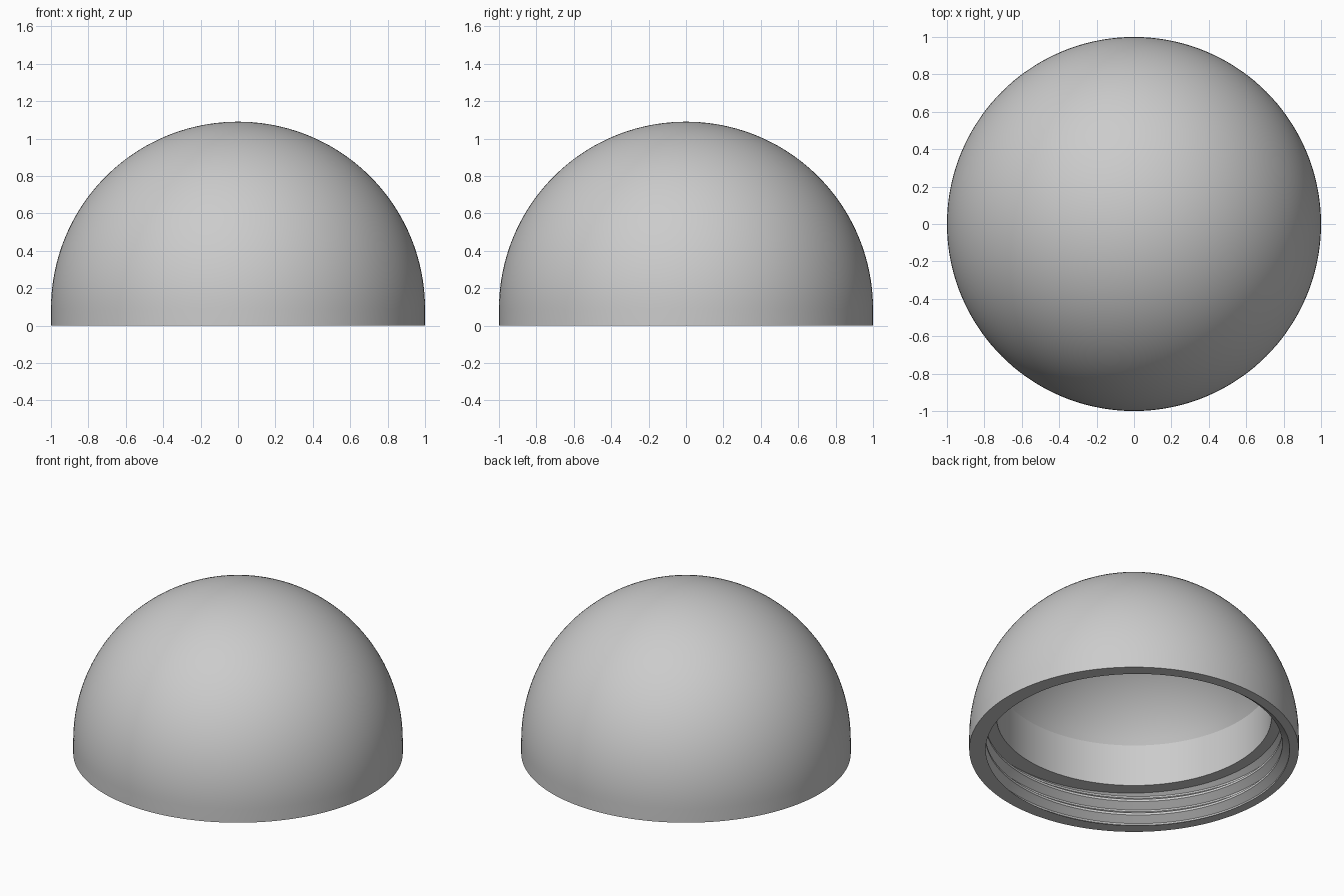
import bpy, bmesh, math

if "Cube" in bpy.data.objects:
    bpy.data.objects.remove(bpy.data.objects["Cube"], do_unlink=True)

SEGMENTS = 144
CENTRE = 0.09          # height of the dome centre
BORE, BORE_TOP = 0.835, 0.51
LEDGE = 0.23           # top of the threaded socket
CREST, ROOT = 0.90, 0.945
PITCH = 0.095
TURN = 2 * math.pi

# One thread pitch: (fraction of pitch, radius)
THREAD = [(0.0, CREST), (0.16, CREST), (0.52, ROOT), (0.64, ROOT), (1.0, CREST)]


def thread_radius(t):
    """Radius of the thread at a phase measured in turns."""
    t %= 1.0
    for (a, ra), (b, rb) in zip(THREAD, THREAD[1:]):
        if t <= b:
            return ra + (rb - ra) * (t - a) / (b - a)
    return CREST


def arc(radius, start, steps):
    """Dome arc from a start angle up to just below the pole."""
    span = math.pi / 2 - start
    return [(radius * math.cos(start + span * i / steps),
             CENTRE + radius * math.sin(start + span * i / steps))
            for i in range(steps)]


def section(turn):
    """Closed wall section at one angle: outer dome, rim, thread, bore, inner dome."""
    points = [(0, CENTRE + 1)] + arc(1.0, 0, 40)[::-1] + [(1.0, 0)]
    for k in range(-2, 4):
        for fraction, _ in THREAD[:-1]:
            z = min(max(PITCH * (k + fraction + turn), 0), LEDGE)
            points.append((thread_radius(z / PITCH - turn + 1e-7), z))
    points += [(BORE, LEDGE)]
    rise = BORE_TOP - CENTRE
    inner = math.hypot(BORE, rise)
    points += arc(inner, math.atan2(rise, BORE), 28) + [(0, CENTRE + inner)]
    return points


# Material
grey = bpy.data.materials.new("plain_grey")
colour = (0.6, 0.6, 0.6, 1)
grey.diffuse_color = colour
grey.use_nodes = True
grey.node_tree.nodes["Principled BSDF"].inputs["Base Color"].default_value = colour

# Threaded dome cap, swept around the vertical axis
bm = bmesh.new()
columns = []
for i in range(SEGMENTS + 1):
    angle = TURN * i / SEGMENTS
    columns.append([bm.verts.new((r * math.cos(angle), r * math.sin(angle), z))
                    for r, z in section(i / SEGMENTS)])
for a, b in zip(columns, columns[1:]):
    for j in range(len(a) - 1):
        bm.faces.new((a[j], a[j + 1], b[j + 1], b[j]))
bmesh.ops.remove_doubles(bm, verts=bm.verts, dist=1e-5)
bmesh.ops.dissolve_degenerate(bm, edges=bm.edges, dist=1e-5)
bmesh.ops.recalc_face_normals(bm, faces=bm.faces)

mesh = bpy.data.meshes.new("dome_cap")
bm.to_mesh(mesh)
bm.free()
mesh.materials.append(grey)
cap = bpy.data.objects.new("dome_cap", mesh)
bpy.context.collection.objects.link(cap)

# Smooth dome with crisp rim, ledge and thread edges
bpy.ops.object.select_all(action="DESELECT")
cap.select_set(True)
bpy.context.view_layer.objects.active = cap
bpy.ops.object.shade_smooth_by_angle(angle=math.radians(22))
